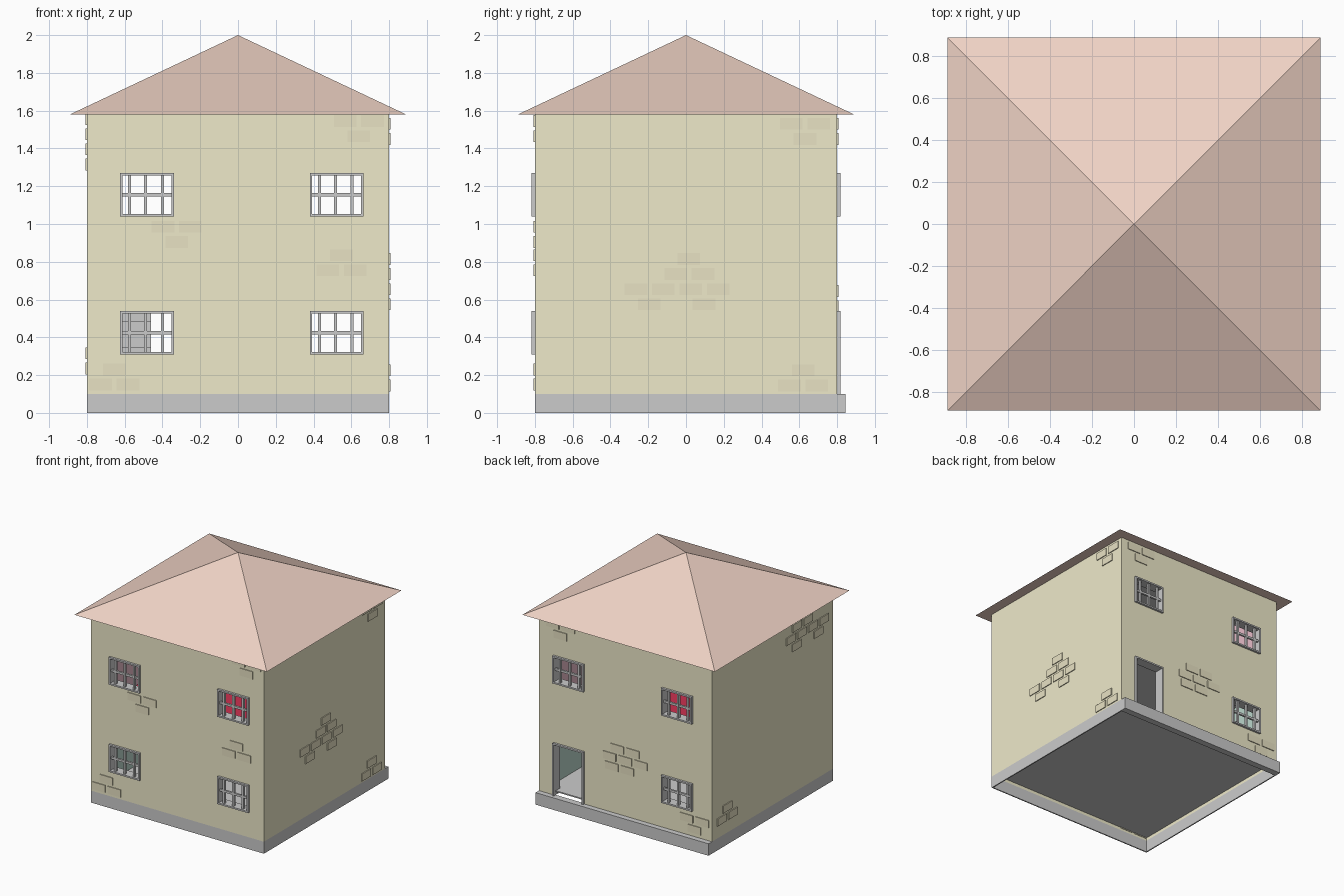
import bpy, math

if "Cube" in bpy.data.objects:
    bpy.data.objects.remove(bpy.data.objects["Cube"])


def material(name, rgb):
    m = bpy.data.materials.new(name)
    m.diffuse_color = (*rgb, 1)
    m.use_nodes = True
    m.node_tree.nodes["Principled BSDF"].inputs["Base Color"].default_value = m.diffuse_color
    return m


PLASTER = material("plaster", (0.86, 0.82, 0.59))
BRICK = material("brick", (0.81, 0.76, 0.55))
TILE = material("roof_tile", (0.87, 0.65, 0.56))
GREEN = material("green_paint", (0.50, 0.68, 0.60))
PINK = material("pink_paint", (0.80, 0.50, 0.58))
RED = material("red_carpet", (0.60, 0.03, 0.08))


def boxes(name, spans, mat=None):
    """One object made of boxes, each given as (x0, x1, y0, y1, z0, z1)."""
    verts, faces = [], []
    for x0, x1, y0, y1, z0, z1 in spans:
        b = len(verts)
        verts += [(x, y, z) for z in (z0, z1)
                  for x, y in ((x0, y0), (x1, y0), (x1, y1), (x0, y1))]
        faces += [[b + i for i in f] for f in
                  ((3, 2, 1, 0), (4, 5, 6, 7), (0, 1, 5, 4),
                   (1, 2, 6, 5), (2, 3, 7, 6), (3, 0, 4, 7))]
    me = bpy.data.meshes.new(name)
    me.from_pydata(verts, [], faces)
    if mat:
        me.materials.append(mat)
    ob = bpy.data.objects.new(name, me)
    bpy.context.collection.objects.link(ob)
    return ob


def cut(ob, spans):
    cutter = boxes("cutter", spans)
    mod = ob.modifiers.new("cut", 'BOOLEAN')
    mod.operation, mod.solver, mod.object = 'DIFFERENCE', 'EXACT', cutter
    bpy.context.view_layer.objects.active = ob
    bpy.ops.object.modifier_apply(modifier=mod.name)
    bpy.data.objects.remove(cutter)


def shell(name, half, t, z0, z1, mat=None, openings=None):
    """Square tube of four walls with optional openings."""
    i = half - t
    ob = boxes(name, [(-half, half, -half, half, z0, z1)], mat)
    cut(ob, [(-i, i, -i, i, z0 - 0.1, z1 + 0.1)])
    if openings:
        cut(ob, openings)
    return ob


# Opening layout shared by front and back
XS = (-0.4825, 0.5225)
W = 0.1425
LOW, HIGH = (0.31, 0.54), (1.04, 1.27)
F = 0.013
openings = []
for x in XS:
    for z0, z1 in (LOW, HIGH):
        door = x > 0 and z0 == LOW[0]
        lo, hi = x - W + F / 2, x + W - F / 2
        openings.append((lo, hi, -1, 0, z0 + F / 2, z1 - F / 2))
        openings.append((lo, hi, 0.1, 1, 0.1 if door else z0 + F / 2, z1 - F / 2))

# Outer walls, plinth and rear step
shell("outer_walls", 0.8, 0.01, 0.1, 1.58, PLASTER, openings)
shell("plinth", 0.8, 0.01, 0, 0.1)
boxes("rear_step", [(-0.8, 0.8, 0.8, 0.845, 0, 0.1)])

# Rooms inside
shell("lower_room_walls", 0.745, 0.01, 0.135, 0.78, GREEN, openings)
shell("upper_room_walls", 0.745, 0.01, 0.8, 1.56, PINK, openings)
for name, z0, z1 in (("ground_floor", 0.125, 0.135), ("lower_ceiling", 0.78, 0.795),
                     ("upper_ceiling", 1.56, 1.575)):
    boxes(name, [(-0.79, 0.79, -0.79, 0.79, z0, z1)])
boxes("upper_carpet", [(-0.735, 0.735, -0.735, 0.735, 0.795, 0.805)], RED)
boxes("stairs", [(-0.735, -0.46, 0.24 - 0.07 * i, 0.31 - 0.07 * i,
                  0.135 + 0.07 * i, 0.225 + 0.07 * i) for i in range(9)])

# Hip roof
bpy.ops.mesh.primitive_cone_add(vertices=4, radius1=0.89 * math.sqrt(2), radius2=0,
                                depth=0.42, location=(0, 0, 1.79),
                                rotation=(0, 0, math.pi / 4))
roof = bpy.context.object
roof.name = "roof"
roof.data.materials.append(TILE)


# Window frames with glazing bars, and the door frame
def frame(name, x, side, z0, z1, door=False):
    def part(x0, x1, y0, y1, za, zb):
        ya, yb = sorted((side * y0, side * y1))
        return (x0, x1, ya, yb, za, zb)
    a, b, d0, d1 = x - W, x + W, 0.735, 0.818
    spans = [part(a, a + F, d0, d1, z0, z1), part(b - F, b, d0, d1, z0, z1),
             part(a + F, b - F, d0, d1, z1 - F, z1)]
    if not door:
        spans.append(part(a + F, b - F, d0, d1, z0, z0 + F))
        mid = (z0 + z1) / 2
        spans.append(part(a + F, b - F, 0.787, 0.803, mid - 0.009, mid + 0.009))
        for dx in (-0.092, -0.006, 0.082):
            spans.append(part(x + dx - 0.008, x + dx + 0.008, 0.785, 0.805, z0 + F, z1 - F))
    boxes(name, spans)


for side, sname in ((-1, "front"), (1, "back")):
    for x, xname in zip(XS, ("left", "right")):
        for (z0, z1), zname in ((LOW, "lower"), (HIGH, "upper")):
            if side > 0 and x > 0 and zname == "lower":
                frame("door_frame", x, side, 0.1, z1, True)
            else:
                frame(f"{sname}_{zname}_{xname}_window", x, side, z0, z1)

# Exposed brick clusters, as offsets from a cluster centre
VEE = [(-0.0725, 0.04), (0.0725, 0.04), (0, -0.04)]
HEAP = [(0, 0.04), (-0.0725, -0.04), (0.0725, -0.04)]
BIG = [(0.035, 0.12), (-0.035, 0.04), (0.11, 0.04), (-0.245, -0.04), (-0.1, -0.04),
       (0.045, -0.04), (0.19, -0.04), (-0.175, -0.12), (0.115, -0.12)]
PATCH = [(-0.07, 0.08), (0.075, 0.08), (-0.145, 0), (0, 0), (0.145, 0),
         (-0.02, -0.08), (0.125, -0.08)]
walls = {
    "front": [(VEE, 0.64, 1.505), (VEE, -0.325, 0.945), (HEAP, 0.548, 0.795),
              (HEAP, -0.655, 0.19)],
    "right": [(VEE, 0.63, 1.49), (BIG, -0.02, 0.695), (HEAP, 0.62, 0.185)],
    "back": [(VEE, 0.6, 1.49), (PATCH, 0, 0.565), (VEE, -0.64, 0.2)],
    "left": [(BIG, -0.43, 1.435), (HEAP, 0.6, 0.275)],
}
for wall, clusters in walls.items():
    spans = []
    s = 1 if wall in ("right", "back") else -1
    n0, n1 = sorted((s * 0.785, s * 0.807))
    for pattern, cu, cz in clusters:
        for du, dz in pattern:
            u, z = cu + du, cz + dz
            u0, u1 = u - 0.06, u + 0.06
            along = (n0, n1, u0, u1) if wall in ("right", "left") else (u0, u1, n0, n1)
            spans.append((*along, z - 0.031, z + 0.031))
    boxes(wall + "_bricks", spans, BRICK)
